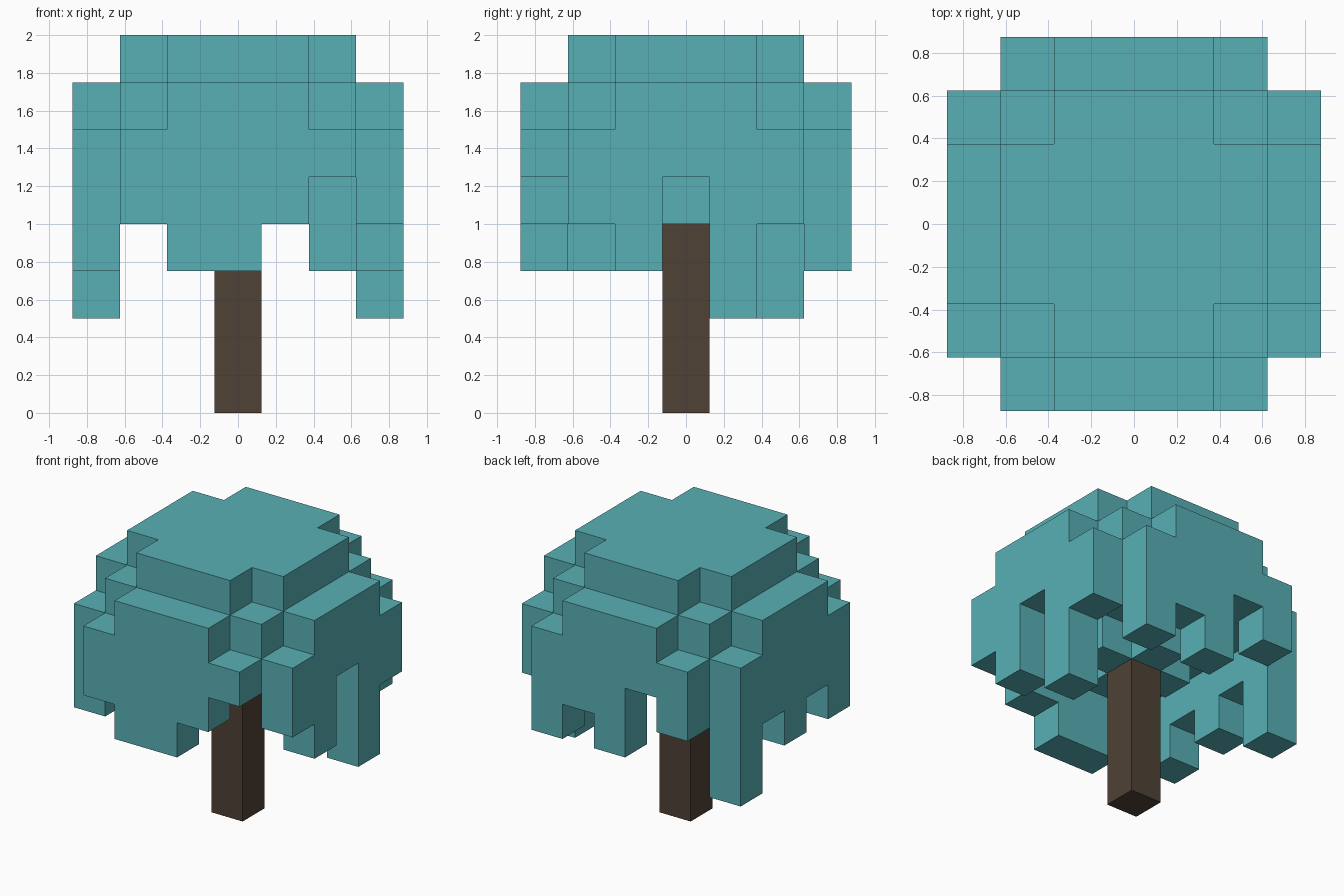
import bpy
import bmesh
from mathutils import Vector

if "Cube" in bpy.data.objects:
    bpy.data.objects.remove(bpy.data.objects["Cube"], do_unlink=True)

CELL = 0.25


def make_material(name, colour):
    mat = bpy.data.materials.new(name)
    mat.use_nodes = True
    mat.diffuse_color = colour
    for node in mat.node_tree.nodes:
        if node.type == 'BSDF_PRINCIPLED':
            node.inputs["Base Color"].default_value = colour
            node.inputs["Roughness"].default_value = 0.9
    return mat


def block_object(name, cells, mat):
    """Outer skin of a set of grid cells, as one mesh."""
    bm = bmesh.new()
    for cell in cells:
        centre = Vector((cell[0], cell[1], cell[2] + 0.5))
        for axis in range(3):
            for sign in (-1, 1):
                beside = list(cell)
                beside[axis] += sign
                if tuple(beside) in cells:
                    continue
                n, u, v = Vector(), Vector(), Vector()
                n[axis] = sign / 2
                u[(axis + 1) % 3] = 0.5
                v[(axis + 2) % 3] = sign / 2
                corners = (-u - v, u - v, u + v, v - u)
                bm.faces.new([bm.verts.new((centre + n + c) * CELL) for c in corners])
    bmesh.ops.remove_doubles(bm, verts=bm.verts, dist=0.001)
    mesh = bpy.data.meshes.new(name)
    bm.to_mesh(mesh)
    bm.free()
    mesh.materials.append(mat)
    obj = bpy.data.objects.new(name, mesh)
    bpy.context.collection.objects.link(obj)
    return obj


# Lowest level of each hanging leaf column along the four sides
FRONT = (4, 3, 3, 4, 5)
BACK = (4, 5, 3, 4, 3)
LEFT = (4, 3, 5, 2, 4)
RIGHT = (3, 4, 3, 4, 2)


def column_bottom(i, j):
    if j == -3:
        return FRONT[i + 2]
    if j == 3:
        return BACK[i + 2]
    if i == 3:
        return LEFT[j + 2]
    if i == -3:
        return RIGHT[j + 2]
    return 4 if abs(i) + abs(j) <= 1 else 5


def column_top(i, j):
    near, far = sorted((abs(i), abs(j)))
    top = 7 if far == 3 else 8
    return top - 1 if near == 2 else top


# Canopy: stepped crown with a ragged fringe and a cross of leaves on the trunk
leaves = set()
for i in range(-3, 4):
    for j in range(-3, 4):
        if abs(i) + abs(j) < 6:
            for k in range(column_bottom(i, j), column_top(i, j)):
                leaves.add((i, j, k))
block_object("canopy", leaves, make_material("leaf teal", (0.098, 0.434, 0.462, 1)))

# Trunk
trunk = {(0, 0, k) for k in range(4)}
block_object("trunk", trunk, make_material("bark brown", (0.078, 0.054, 0.036, 1)))
